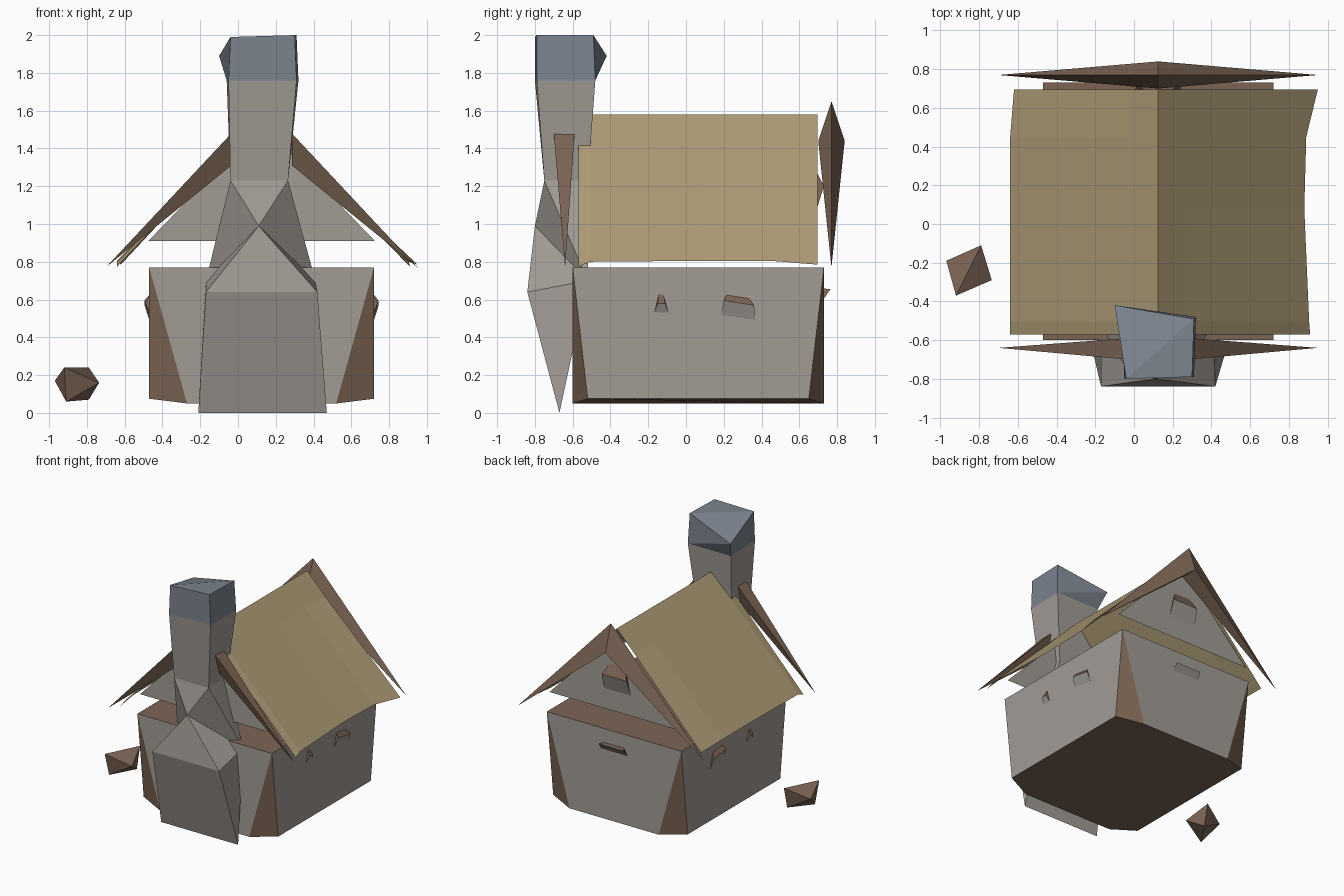
import bpy, bmesh

if "Cube" in bpy.data.objects:
    bpy.data.objects.remove(bpy.data.objects["Cube"])

def material(name, rgb):
    m = bpy.data.materials.new(name)
    m.diffuse_color = (*rgb, 1)
    m.use_nodes = True
    m.node_tree.nodes["Principled BSDF"].inputs["Base Color"].default_value = m.diffuse_color
    return m

STONE = material("stone", (0.36, 0.33, 0.30))
WOOD = material("wood", (0.20, 0.13, 0.09))
THATCH = material("thatch", (0.42, 0.33, 0.18))
SLATE = material("slate", (0.20, 0.23, 0.27))
CX = 0.125  # ridge line of the house

def build(name, verts, faces, mats, idx=None, hull=False):
    bm = bmesh.new()
    vs = [bm.verts.new(v) for v in verts]
    if hull:
        bmesh.ops.convex_hull(bm, input=vs)
    else:
        for i, f in enumerate(faces):
            bm.faces.new([vs[k] for k in f]).material_index = idx[i] if idx else 0
    bmesh.ops.recalc_face_normals(bm, faces=bm.faces)
    me = bpy.data.meshes.new(name)
    bm.to_mesh(me)
    bm.free()
    for m in mats:
        me.materials.append(m)
    ob = bpy.data.objects.new(name, me)
    bpy.context.collection.objects.link(ob)
    return ob

# House body: walls narrow at the foot, leaving wooden corner wedges
x0, x1, y0, y1 = -0.47, 0.72, -0.60, 0.73
verts, faces, idx = [], [], []
for x, y, sx, sy in [(x0, y0, 1, 1), (x1, y0, -1, 1), (x1, y1, -1, -1), (x0, y1, 1, -1)]:
    along_x = (x + sx * 0.20, y, 0.05)
    along_y = (x, y + sy * 0.08, 0.075)
    verts += [(x, y, 0.77)] + ([along_y, along_x] if sx == sy else [along_x, along_y])
for i in range(4):
    a, b = 3 * i, 3 * ((i + 1) % 4)
    faces += [(a, a + 1, a + 2), (a, a + 2, b + 1, b)]
    idx += [1, 0]
faces += [(0, 3, 6, 9), (1, 2, 4, 5, 7, 8, 10, 11)]
idx += [1, 1]
build("house_walls", verts, faces, [STONE, WOOD], idx)

# Gable panels
for name, y in [("front_gable", -0.56), ("back_gable", 0.69)]:
    build(name, [(CX - 0.6, y, 0.91), (CX + 0.6, y, 0.91), (CX, y, 1.53)], [(0, 1, 2)], [STONE])

# Roof sheet: stations along y, notched at the front for the chimney
stations = [(-0.57, -0.64, 0.91, 0.775), (-0.505, -0.64, 0.905, 0.80), (0.08, -0.64, 0.88, 0.805),
            (0.45, -0.64, 0.89, 0.805), (0.695, -0.62, 0.95, 0.785)]
verts, faces = [], []
for y, xl, xr, z in stations:
    verts += [(xl, y, z), (CX - 0.155, y, 1.42), (CX, y, 1.58), (CX + 0.155, y, 1.42), (xr, y, z)]
for s in range(4):
    for c in range(4):
        if s == 0 and c in (1, 2):
            continue
        a = 5 * s + c
        faces.append((a, a + 1, a + 6, a + 5))
build("roof", verts, faces, [THATCH])

# Back barge boards: triangular section tapering to the eave tips
build("back_barge_boards",
      [(CX, 0.77, 1.65), (CX, 0.70, 1.44), (CX, 0.84, 1.44), (CX - 0.825, 0.77, 0.77), (CX + 0.825, 0.77, 0.77)],
      [(0, 1, 3), (0, 3, 2), (1, 2, 3), (0, 4, 1), (0, 2, 4), (1, 4, 2)], [WOOD])

# Front barge boards start either side of the chimney
for name, s in [("front_barge_board_left", -1), ("front_barge_board_right", 1)]:
    x = CX + s * 0.16
    build(name, [(x, -0.70, 1.48), (x, -0.59, 1.48), (x, -0.64, 1.31), (CX + s * 0.825, -0.64, 0.77)],
          [(0, 1, 2), (0, 1, 3), (1, 2, 3), (2, 0, 3)], [WOOD])

# Chimney: wedge foot, hipped shoulder, neck and flared top
verts = [(-0.21, -0.67, 0), (0.47, -0.67, 0),
         (-0.17, -0.84, 0.64), (0.42, -0.84, 0.64), (0.41, -0.52, 0.70), (-0.17, -0.52, 0.70),
         (0.11, -0.80, 0.99),
         (-0.04, -0.75, 1.23), (0.265, -0.75, 1.23), (0.265, -0.52, 1.23), (-0.04, -0.52, 1.23),
         (-0.05, -0.80, 1.76), (0.31, -0.79, 1.76), (0.32, -0.48, 1.76), (-0.06, -0.48, 1.76)]
faces = [(0, 1, 3, 2), (1, 4, 3), (0, 2, 5), (0, 5, 4, 1),
         (2, 3, 6), (3, 4, 6), (2, 6, 5), (6, 4, 8), (6, 7, 5), (6, 8, 7),
         (4, 9, 8), (5, 7, 10), (4, 5, 10, 9),
         (7, 8, 12, 11), (8, 9, 13, 12), (9, 10, 14, 13), (10, 7, 11, 14)]
build("chimney", verts, faces, [STONE])

# Chimney cap with one dropped corner
verts = verts[11:] + [(-0.04, -0.80, 1.99), (0.30, -0.79, 2.0), (0.31, -0.49, 2.0), (-0.10, -0.42, 1.89)]
build("chimney_cap", verts, [(0, 1, 5, 4), (1, 2, 6, 5), (2, 3, 7), (2, 7, 6), (3, 0, 4, 7),
                             (4, 6, 7), (4, 5, 6)], [SLATE])

# Hooded windows: pane leans out from the wall to a wooden hood
def window(name, place, bottom, mid, top, depth):
    pts = [(*p, -0.01) for p in bottom] + [(*p, depth) for p in mid] + [(*p, -0.01) for p in top]
    build(name, [place(*p) for p in pts],
          [(0, 1, 3, 2), (2, 3, 5, 4), (0, 2, 4), (1, 5, 3)], [STONE, WOOD], [0, 1, 1, 1])

for side, s in [("left", -1), ("right", 1)]:
    wall = lambda u, z, d, s=s: (CX + s * (0.595 + d), u, z)
    window(side + "_wide_window", wall, [(0.18, 0.49), (0.37, 0.46)], [(0.20, 0.595), (0.36, 0.57)],
           [(0.22, 0.635), (0.32, 0.62)], 0.025)
    window(side + "_narrow_window", wall, [(-0.175, 0.51), (-0.085, 0.505)], [(-0.15, 0.58), (-0.11, 0.58)],
           [(-0.14, 0.65), (-0.125, 0.65)], 0.02)
window("back_gable_window", lambda u, z, d: (CX + u, 0.69 + d, z), [(-0.12, 1.04), (0.12, 1.04)],
       [(-0.11, 1.20), (0.11, 1.20)], [(-0.06, 1.30), (0.06, 1.30)], 0.04)
window("back_door_hood", lambda u, z, d: (CX + u, 0.73 + d, z), [(-0.12, 0.59), (0.12, 0.59)],
       [(-0.11, 0.655), (0.11, 0.655)], [(-0.08, 0.66), (0.08, 0.66)], 0.035)

# Loose log beside the house
build("log", [(-0.92, -0.37, 0.24), (-0.79, -0.11, 0.24), (-0.97, -0.19, 0.17),
              (-0.735, -0.29, 0.16), (-0.91, -0.33, 0.06), (-0.79, -0.15, 0.07)], [], [WOOD], hull=True)
